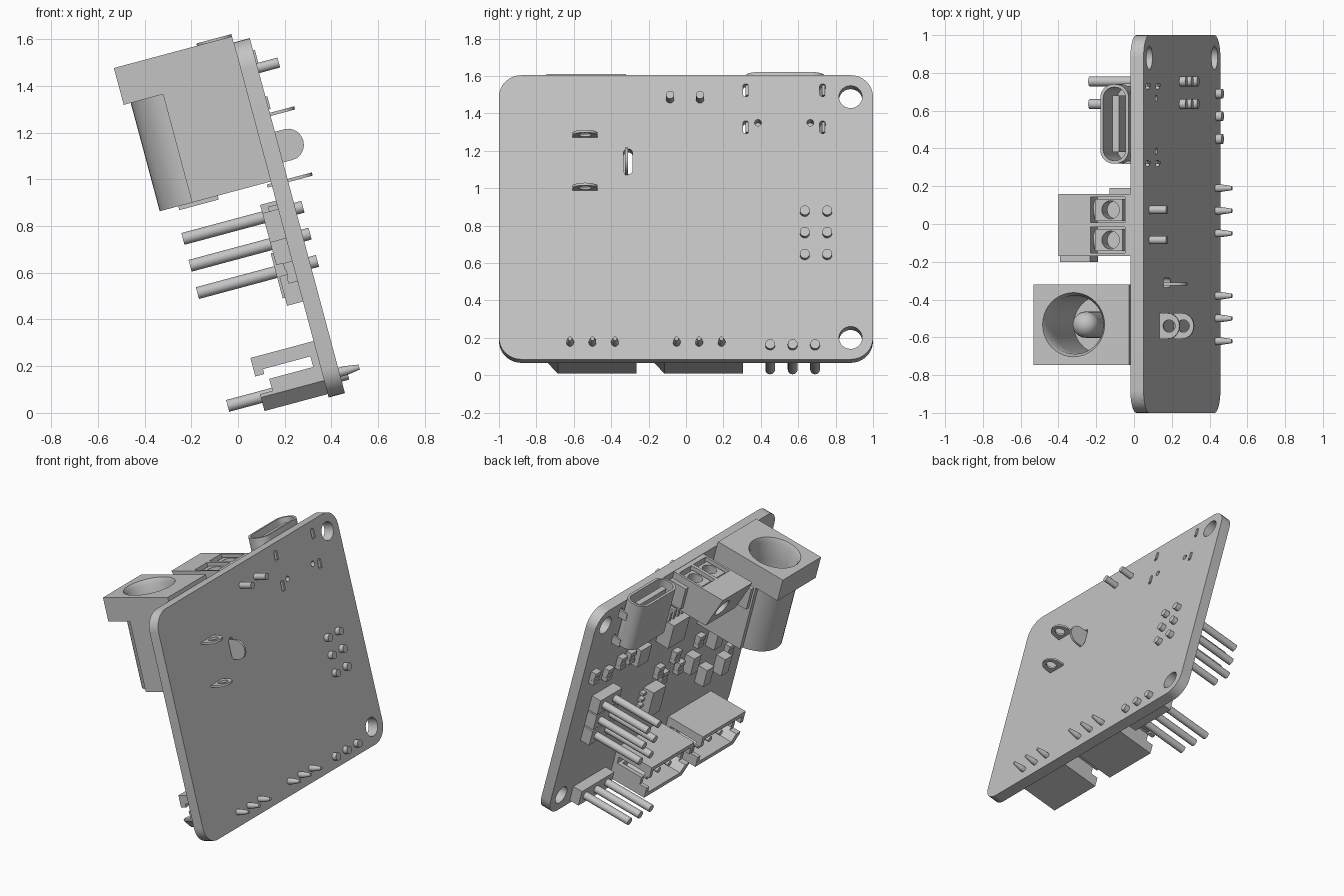
import bpy, bmesh, math
from mathutils import Matrix, Vector

if "Cube" in bpy.data.objects:
    bpy.data.objects.remove(bpy.data.objects["Cube"], do_unlink=True)

GREY = (0.55, 0.55, 0.55, 1)
grey = bpy.data.materials.new("plain_grey")
grey.use_nodes = True
grey.diffuse_color = GREY
grey.node_tree.nodes["Principled BSDF"].inputs["Base Color"].default_value = GREY

# Board frame: x = 0 is the component face (parts go to -x), z runs up the board
TILT = Matrix.Translation((0.388, 0, 0.066)) @ Matrix.Rotation(math.radians(-15), 4, 'Y')
THICK, HEIGHT = 0.072, 1.573


def finish(name, bm):
    bmesh.ops.recalc_face_normals(bm, faces=bm.faces)
    mesh = bpy.data.meshes.new(name)
    bm.to_mesh(mesh)
    bm.free()
    mesh.materials.append(grey)
    obj = bpy.data.objects.new(name, mesh)
    bpy.context.collection.objects.link(obj)
    obj.matrix_world = TILT
    return obj


def box(name, lo, hi, round_axis=None, radius=0.0, segments=6):
    bm = bmesh.new()
    lo, hi = Vector(lo), Vector(hi)
    bmesh.ops.create_cube(bm, size=1)
    for v in bm.verts:
        v.co = [(lo[i] + hi[i]) / 2 + v.co[i] * (hi[i] - lo[i]) for i in range(3)]
    if round_axis is not None:
        edges = [e for e in bm.edges
                 if abs((e.verts[0].co - e.verts[1].co).normalized()[round_axis]) > 0.9]
        bmesh.ops.bevel(bm, geom=edges, offset=radius, segments=segments,
                        profile=0.5, affect='EDGES')
    return finish(name, bm)


def rod(name, axis, start, end, a, b, r, r_end=None, sides=20):
    """Cylinder along an axis; a and b are the other two coordinates in order."""
    bm = bmesh.new()
    bmesh.ops.create_cone(bm, cap_ends=True, segments=sides, radius1=r,
                          radius2=r if r_end is None else r_end, depth=end - start)
    for v in bm.verts:
        p = [v.co.x + a, v.co.y + b]
        p.insert(axis, v.co.z + (start + end) / 2)
        v.co = p
    return finish(name, bm)


def prism(name, axis, pts, lo, hi):
    bm = bmesh.new()
    rings = []
    for h in (lo, hi):
        ring = []
        for p in pts:
            q = list(p)
            q.insert(axis, h)
            ring.append(bm.verts.new(q))
        rings.append(ring)
        bm.faces.new(ring)
    n = len(pts)
    for i in range(n):
        j = (i + 1) % n
        bm.faces.new((rings[0][i], rings[0][j], rings[1][j], rings[1][i]))
    return finish(name, bm)


def cut(obj, *cutters):
    for c in cutters:
        c.hide_render = True
        mod = obj.modifiers.new("cut", 'BOOLEAN')
        mod.operation, mod.solver, mod.object = 'DIFFERENCE', 'EXACT', c
    bpy.context.view_layer.update()
    deps = bpy.context.evaluated_depsgraph_get()
    mesh = bpy.data.meshes.new_from_object(obj.evaluated_get(deps))
    obj.modifiers.clear()
    obj.data = mesh
    for c in cutters:
        bpy.data.objects.remove(c, do_unlink=True)
    return obj


# Circuit board with mounting holes and slots
board = box("circuit_board", (0, -1, 0), (THICK, 1, HEIGHT), 0, 0.12, 8)
holes = [rod("hole", 0, -0.1, 0.2, y, z, 0.062, sides=32)
         for y in (-0.88, 0.88) for z in (0.12, HEIGHT - 0.12)]
holes.append(box("slot", (-0.1, -0.335, 1.025), (0.2, -0.285, 1.165), 0, 0.024))
holes += [box("slot", (-0.1, y - 0.015, z - 0.035), (0.2, y + 0.015, z + 0.035), 0, 0.013)
          for y in (0.32, 0.73) for z in (1.285, 1.49)]
holes += [rod("hole", 0, -0.1, 0.2, y, 1.31, 0.018) for y in (0.385, 0.665)]
cut(board, *holes)

# Barrel power jack
JY, JX = -0.533, -0.304
bore = lambda: rod("bore", 2, 1.02, 1.7, JX, JY, 0.155, sides=40)
cut(box("jack_flange", (-0.523, JY - 0.213, 1.437), (0, JY + 0.213, 1.6)), bore(),
    rod("rim", 2, 1.57, 1.61, JX, JY, 0.155, 0.175, sides=40))
cut(box("jack_body", (-0.349, JY - 0.213, 0.957), (0, JY + 0.213, 1.437)), bore())
cut(rod("jack_barrel", 2, 0.957, 1.437, JX, JY, 0.188, sides=40), bore())
rod("jack_centre_pin", 2, 1.0, 1.35, JX, JY, 0.07)
bm = bmesh.new()
bmesh.ops.create_uvsphere(bm, u_segments=20, v_segments=10, radius=0.07,
                          matrix=Matrix.Translation((JX, JY, 1.35)))
finish("jack_pin_tip", bm)
box("jack_bottom_contact", (-0.41, JY - 0.09, 0.94), (-0.235, JY + 0.09, 0.96))


# Solder lugs with an eyelet
def lug(name, axis, a, lo, hi):
    arc = [math.pi * (0.5 - i / 10) for i in range(11)]
    pts = [(-0.02, a + 0.068)] + [(0.115 + 0.065 * math.cos(t), a + 0.068 * math.sin(t))
                                  for t in arc] + [(-0.02, a - 0.068)]
    cut(prism(name, axis, pts, lo, hi),
        rod("eye", axis, lo - 0.05, hi + 0.05, 0.123, a, 0.033))


for z in (0.942, 1.235):
    lug("jack_lug", 2, -0.54, z - 0.007, z + 0.007)
lug("jack_side_lug", 1, 1.09, -0.326, -0.31)

# Screw terminal block
profile = [(0, 1.33), (-0.32, 1.33), (-0.395, 1.57), (0, 1.57)]
block = prism("terminal_block", 1, profile, -0.17, 0.16)
cutters = []
for y in (-0.085, 0.075):
    cutters.append(box("mouth", (-0.22, y - 0.068, 1.42), (-0.03, y + 0.068, 1.7)))
    cutters.append(rod("well", 0, -0.6, -0.27, y, 1.455, 0.062, sides=28))
cut(block, *cutters)
for y in (-0.085, 0.075):
    cage = box("terminal_cage", (-0.2, y - 0.058, 1.36), (-0.05, y + 0.058, 1.55))
    cut(cage, rod("wire_hole", 2, 1.44, 1.6, -0.115, y, 0.048))
    cut(rod("terminal_screw", 0, -0.31, -0.2, y, 1.455, 0.055),
        box("slot", (-0.4, y - 0.05, 1.448), (-0.29, y + 0.05, 1.462)))
    rod("terminal_leg", 0, 0, 0.165, y, 1.44, 0.022)
box("terminal_rail_right", (-0.4, -0.2, 1.36), (-0.235, -0.17, 1.52))
box("terminal_rail_left", (-0.13, 0.16, 1.36), (0, 0.19, 1.52))

# Oval data socket
socket = box("oval_socket", (-0.155, 0.32, 1.27), (0, 0.74, 1.61), 2, 0.072, 8)
cut(socket, box("opening", (-0.139, 0.336, 1.32), (-0.016, 0.724, 1.8), 2, 0.058, 8))
box("socket_tongue", (-0.095, 0.38, 1.3), (-0.06, 0.68, 1.585))
for y in (0.325, 0.735):
    for z in (1.285, 1.49):
        box("socket_tab", (-0.06, y - 0.008, z - 0.028), (0.08, y + 0.008, z + 0.028))

# Pin headers
def header(name, ys, zs, half=0.055):
    for y in ys:
        for z in zs:
            box(name + "_base", (-0.07, y - 0.06, z - half), (0, y + 0.06, z + half))
            rod(name + "_pin", 0, -0.427, 0.105, y, z, 0.026)


header("side_header", (0.635, 0.755), (0.577, 0.698, 0.817))
header("bottom_header", (0.45, 0.57, 0.69), (0.077,))


# Three-way cable sockets
def outline(y, inset):
    a, b, lo, hi = y - 0.24 + inset, y + 0.235 - inset, 0.015 + inset, 0.25 - inset
    return [(a, hi), (a, lo + 0.06), (a + 0.055, lo), (b, lo), (b, hi)]


for y in (-0.5, 0.07):
    shell = prism("cable_socket", 0, outline(y, 0), -0.28, 0)
    cut(shell, prism("pocket", 0, outline(y, 0.03), -0.4, -0.05),
        box("end_slot", (-0.24, y - 0.4, 0.143), (-0.03, y + 0.4, 0.19)),
        box("end_mouth", (-0.4, y - 0.4, 0.09), (-0.225, y + 0.4, 0.168)))
    for k in (-0.12, 0, 0.12):
        rod("socket_pin", 0, -0.21, 0.1, y + k, 0.092, 0.02)
        rod("socket_pin_tip", 0, 0.1, 0.16, y + k, 0.092, 0.02, 0.011)


# Surface-mounted parts: y, z, width, length, height
def chip(name, y, z, w, l, h):
    box(name, (-h, y - w / 2, z - l / 2), (0, y + w / 2, z + l / 2))


chip("controller_chip", 0.09, 0.56, 0.14, 0.2, 0.08)
chip("regulator_chip", 0.07, 1.11, 0.18, 0.18, 0.1)
for k in range(4):
    chip("regulator_leg", 0.0 + k * 0.047, 1.23, 0.02, 0.08, 0.05)
    chip("controller_leg", 0.09, 0.49 + k * 0.047, 0.22, 0.02, 0.03)
chip("inductor", 0.37, 1.03, 0.12, 0.13, 0.06)
for y, z in ((-0.55, 0.77), (-0.32, 0.67), (-0.53, 0.49), (-0.73, 0.49)):
    chip("capacitor", y, z, 0.08, 0.13, 0.07)
for y, z in ((0.05, 0.75), (-0.12, 0.8), (-0.38, 0.81), (-0.8, 0.56), (0.88, 1.06),
             (0.72, 1.02), (0.58, 1.05), (0.48, 1.05), (-0.02, 0.68), (-0.2, 0.68)):
    chip("resistor", y, z, 0.06, 0.03, 0.035)
    for s in (-1, 1):
        chip("resistor_end", y, z + s * 0.03, 0.062, 0.03, 0.04)

# Smooth curved sides, keep hard edges
bpy.ops.object.select_all(action='DESELECT')
for obj in bpy.context.scene.objects:
    if obj.type == 'MESH':
        obj.select_set(True)
        bpy.context.view_layer.objects.active = obj
bpy.ops.object.shade_smooth_by_angle(angle=math.radians(30))
